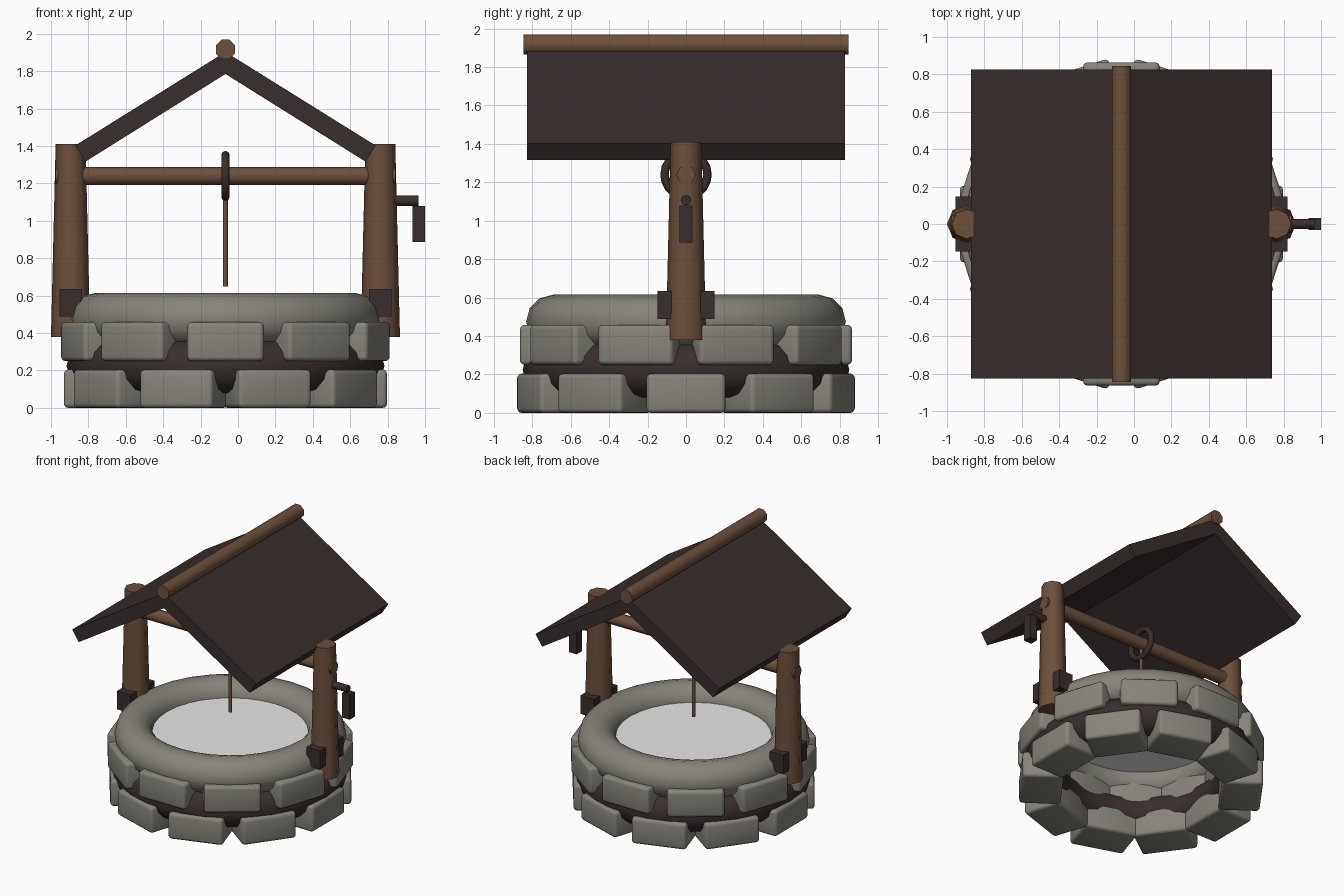
import bpy, bmesh, math
from mathutils import Matrix, Vector

if "Cube" in bpy.data.objects:
    bpy.data.objects.remove(bpy.data.objects["Cube"])

CX = -0.067          # the well axis; the crank sticks out to x = 1


def material(name, rgb):
    m = bpy.data.materials.new(name)
    m.diffuse_color = (*rgb, 1)
    m.use_nodes = True
    m.node_tree.nodes["Principled BSDF"].inputs["Base Color"].default_value = m.diffuse_color
    return m


STONE = material("grey_stone", (0.24, 0.23, 0.195))
WOOD = material("brown_wood", (0.15, 0.08, 0.045))
DARK = material("dark_wood", (0.04, 0.027, 0.026))
WATER = material("pale_water", (0.8, 0.8, 0.8))


def finish(name, bm, mat, smooth=None):
    """Turn a bmesh into an object, smooth below the given angle."""
    bmesh.ops.recalc_face_normals(bm, faces=bm.faces[:])
    me = bpy.data.meshes.new(name)
    bm.to_mesh(me)
    bm.free()
    me.materials.append(mat)
    if smooth:
        me.polygons.foreach_set("use_smooth", [True] * len(me.polygons))
        me.set_sharp_from_angle(angle=math.radians(smooth))
    ob = bpy.data.objects.new(name, me)
    bpy.context.collection.objects.link(ob)
    return ob


def rod(name, a, b, r1, r2, mat, sides=8, spin=0):
    """Tapered cylinder from a to b."""
    a, b = Vector(a), Vector(b)
    d = b - a
    bm = bmesh.new()
    m = (Matrix.Translation((a + b) / 2) @ d.to_track_quat('Z', 'Y').to_matrix().to_4x4()
         @ Matrix.Rotation(math.radians(spin), 4, 'Z'))
    bmesh.ops.create_cone(bm, cap_ends=True, segments=sides, radius1=r1, radius2=r2,
                          depth=d.length, matrix=m)
    return finish(name, bm, mat, 50)


def box(name, c, size, mat):
    bm = bmesh.new()
    bmesh.ops.create_cube(bm, size=1, matrix=Matrix.Translation(c) @ Matrix.Diagonal((*size, 1)))
    return finish(name, bm, mat)


def torus(name, c, major, minor, mat, n=32, k=12, turn=None):
    bm = bmesh.new()
    rings = []
    for i in range(n):
        a = 2 * math.pi * i / n
        ring = []
        for j in range(k):
            t = 2 * math.pi * j / k
            r = major + minor * math.cos(t)
            ring.append(bm.verts.new((r * math.cos(a), r * math.sin(a), minor * math.sin(t))))
        rings.append(ring)
    for i in range(n):
        p, q = rings[i], rings[(i + 1) % n]
        for j in range(k):
            l = (j + 1) % k
            bm.faces.new((p[j], q[j], q[l], p[l]))
    m = Matrix.Translation(c) @ (turn or Matrix.Identity(4))
    bmesh.ops.transform(bm, matrix=m, verts=bm.verts[:])
    return finish(name, bm, mat, 60)


def stone_course(name, z0, z1, start):
    """Ring of ten rounded blocks."""
    r_in, r_out, width = 0.567, 0.864, 0.41
    bm = bmesh.new()
    for i in range(10):
        m = (Matrix.Translation((CX, 0, (z0 + z1) / 2))
             @ Matrix.Rotation(math.radians(start + 36 * i), 4, 'Z')
             @ Matrix.Translation(((r_in + r_out) / 2, 0, 0))
             @ Matrix.Diagonal((r_out - r_in, width, z1 - z0, 1)))
        bmesh.ops.create_cube(bm, size=1, matrix=m)
    bmesh.ops.bevel(bm, geom=bm.edges[:], offset=0.024, segments=3, profile=0.5,
                    affect='EDGES')
    return finish(name, bm, STONE, 40)


# Well wall: two courses of blocks, mortar ring, rounded rim, water
stone_course("lower_stones", 0.0, 0.205, 0)
stone_course("upper_stones", 0.25, 0.458, 18)
torus("mortar_ring", (CX, 0, 0.225), 0.705, 0.145, DARK)
torus("stone_rim", (CX, 0, 0.475), 0.692, 0.14, STONE)
bm = bmesh.new()
bmesh.ops.create_circle(bm, cap_ends=True, segments=32, radius=0.6,
                        matrix=Matrix.Translation((CX, 0, 0.5)))
finish("water", bm, WATER)

# Posts and the brackets through their feet
for side, s in (("left", -1), ("right", 1)):
    x = CX + s * 0.828
    rod(side + "_post", (x, 0, 0.38), (x, 0, 1.41), 0.105, 0.08, WOOD)
    box(side + "_bracket", (x, 0, 0.562), (0.12, 0.296, 0.145), DARK)

# Crossbeam with ring and rope
rod("crossbeam", (CX - 0.91, 0, 1.24), (CX + 0.91, 0, 1.24), 0.049, 0.049, WOOD)
torus("rope_ring", (CX, 0, 1.24), 0.112, 0.022, DARK, 20, 8,
      Matrix.Rotation(math.pi / 2, 4, 'Y'))
rod("rope", (CX, 0, 0.65), (CX, 0, 1.22), 0.013, 0.013, WOOD)

# Crank
rod("crank_axle", (0.76, 0, 1.107), (0.965, 0, 1.107), 0.028, 0.028, DARK)
box("crank_handle", (0.967, 0, 0.983), (0.066, 0.066, 0.195), DARK)

# Roof: one bent slab extruded along y
profile = [(-0.804, 1.402), (0, 1.903), (0.804, 1.402), (0.748, 1.317), (0, 1.785), (-0.748, 1.317)]
bm = bmesh.new()
ends = [[bm.verts.new((CX + x, y, z)) for x, z in profile] for y in (-0.827, 0.827)]
for e in ends:
    bm.faces.new((e[0], e[1], e[4], e[5]))
    bm.faces.new((e[1], e[2], e[3], e[4]))
for i in range(6):
    j = (i + 1) % 6
    bm.faces.new((ends[0][i], ends[0][j], ends[1][j], ends[1][i]))
finish("roof", bm, DARK)
rod("ridge_pole", (CX, -0.845, 1.917), (CX, 0.845, 1.917), 0.056, 0.056, WOOD, spin=22.5)
